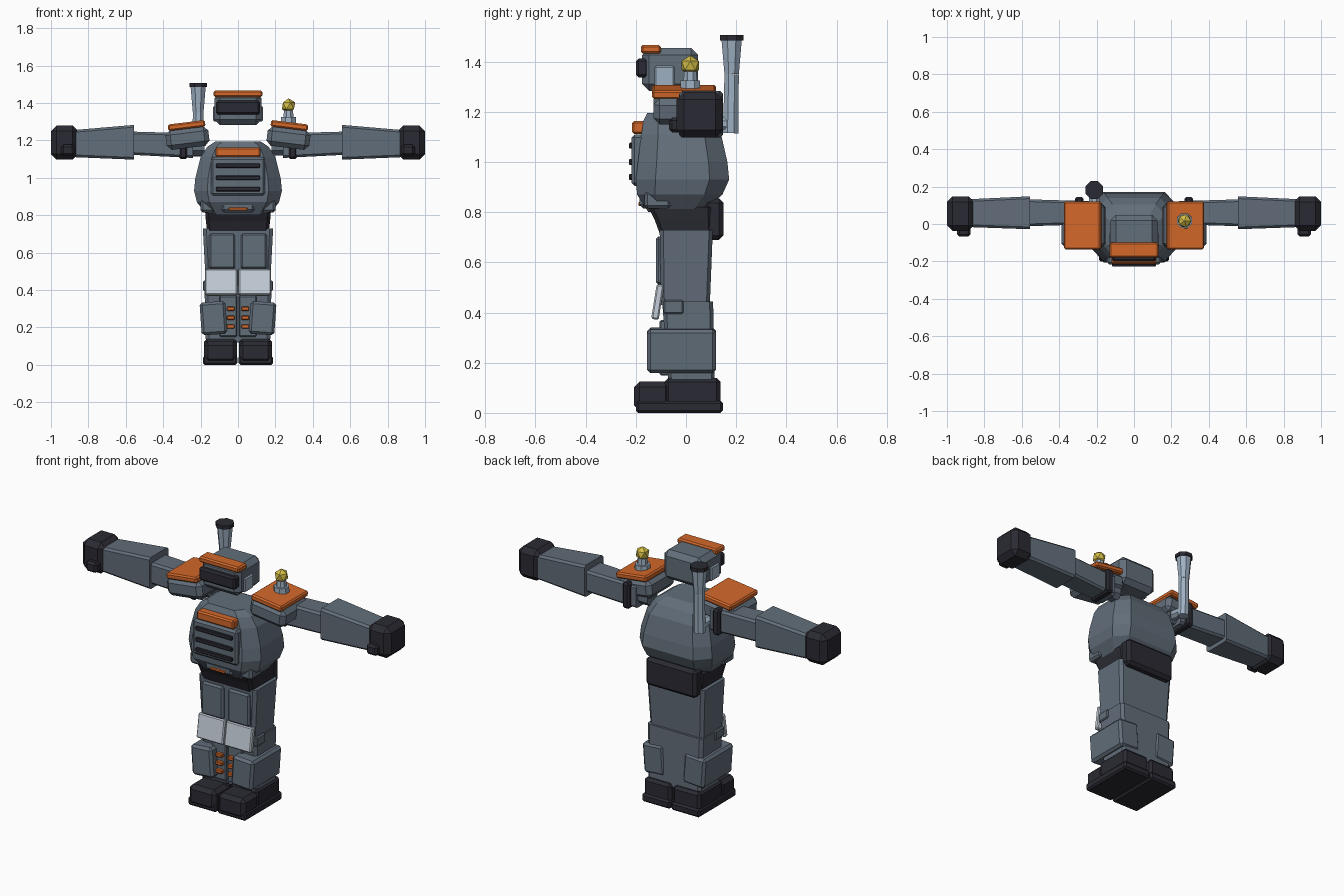
import bpy, bmesh
from math import radians
from mathutils import Matrix, Vector

if "Cube" in bpy.data.objects:
    bpy.data.objects.remove(bpy.data.objects["Cube"], do_unlink=True)


def material(name, *srgb):
    col = [((c / 255 + 0.055) / 1.055) ** 2.4 for c in srgb] + [1]
    m = bpy.data.materials.new(name)
    m.use_nodes = True
    m.diffuse_color = col
    m.node_tree.nodes["Principled BSDF"].inputs["Base Color"].default_value = col
    return m


GREY = material("steel grey", 98, 110, 122)
DARK = material("charcoal", 42, 42, 51)
ORANGE = material("orange", 212, 104, 42)
PALE = material("pale plate", 196, 206, 216)
BLUE = material("light steel", 158, 176, 194)
YELLOW = material("lamp yellow", 212, 190, 70)


def finish(name, bm, mat, bevel=0):
    if bevel:
        bmesh.ops.bevel(bm, geom=bm.edges[:], offset=bevel, segments=1,
                        affect='EDGES', clamp_overlap=True)
    bmesh.ops.recalc_face_normals(bm, faces=bm.faces[:])
    me = bpy.data.meshes.new(name)
    bm.to_mesh(me)
    bm.free()
    me.materials.append(mat)
    ob = bpy.data.objects.new(name, me)
    bpy.context.collection.objects.link(ob)
    return ob


def box(name, x, y, z, mat, bevel=0.008, tilt=0, axis='Y'):
    """Chamfered box from its ranges, tilted in degrees about its centre."""
    bm = bmesh.new()
    bmesh.ops.create_cube(bm, size=1)
    size = [abs(r[1] - r[0]) for r in (x, y, z)]
    mid = Vector([(r[0] + r[1]) / 2 for r in (x, y, z)])
    bmesh.ops.scale(bm, vec=size, verts=bm.verts)
    if bevel:
        bmesh.ops.bevel(bm, geom=bm.edges[:], offset=bevel, segments=1, affect='EDGES')
    bm.transform(Matrix.Translation(mid) @ Matrix.Rotation(radians(tilt), 4, axis))
    return finish(name, bm, mat)


def loft(name, rings, mat, close=True):
    """Skin a list of point rings and cap the ends."""
    bm = bmesh.new()
    loops = [[bm.verts.new(p) for p in r] for r in rings]
    n = len(loops[0])
    for a, b in zip(loops, loops[1:]):
        for i in range(n):
            j = (i + 1) % n
            bm.faces.new((a[i], a[j], b[j], b[i]))
    bm.faces.new(loops[0])
    bm.faces.new(loops[-1])
    return finish(name, bm, mat)


def octagon(z, w, front, back, cut=0.3):
    """Horizontal rectangle with cut corners."""
    c, d = w * cut, (back - front) * cut * 0.7
    return [(-w + c, front, z), (w - c, front, z), (w, front + d, z), (w, back - d, z),
            (w - c, back, z), (-w + c, back, z), (-w, back - d, z), (-w, front + d, z)]


def section(x, y, z, hy, hz, c=0.012):
    """Arm cross-section at x."""
    pts = [(-hy + c, -hz), (hy - c, -hz), (hy, -hz + c), (hy, hz - c),
           (hy - c, hz), (-hy + c, hz), (-hy, hz - c), (-hy, -hz + c)]
    return [(x, y + a, z + b) for a, b in pts]


def tube(name, base, tip, r1, r2, mat, sides=8):
    bm = bmesh.new()
    a, b = Vector(base), Vector(tip)
    bmesh.ops.create_cone(bm, cap_ends=True, segments=sides, radius1=r1, radius2=r2,
                          depth=(b - a).length)
    bm.transform(Matrix.Translation((a + b) / 2)
                 @ (b - a).to_track_quat('Z', 'Y').to_matrix().to_4x4()
                 @ Matrix.Rotation(radians(180 / sides), 4, 'Z'))
    return finish(name, bm, mat)


# Torso barrel and waist
loft("torso", [octagon(0.80, 0.165, -0.15, 0.07), octagon(0.87, 0.22, -0.195, 0.145),
               octagon(0.93, 0.235, -0.2, 0.172), octagon(1.0, 0.228, -0.192, 0.165),
               octagon(1.11, 0.2, -0.178, 0.14), octagon(1.165, 0.165, -0.17, 0.105),
               octagon(1.195, 0.12, -0.155, 0.05)], GREY)
loft("waist", [octagon(0.715, 0.165, -0.105, 0.105, 0.1),
               octagon(0.77, 0.172, -0.125, 0.105, 0.1),
               octagon(0.82, 0.175, -0.15, 0.105, 0.1)], DARK)
box("rear_pouch", (-0.165, 0.165), (0.07, 0.15), (0.69, 0.855), DARK, 0.018)
box("belly_plate", (-0.09, 0.09), (-0.185, -0.12), (0.815, 0.895), GREY, 0.015)
box("belly_stripe", (-0.05, 0.05), (-0.19, -0.17), (0.825, 0.842), ORANGE, 0.004)

# Chest plate with vents and collar
box("chest_plate", (-0.145, 0.145), (-0.217, -0.15), (0.905, 1.11), GREY, 0.012)
for z in (0.94, 1.0, 1.065):
    box("chest_vent", (-0.118, 0.118), (-0.228, -0.2), (z - 0.012, z + 0.012), DARK, 0.004)
box("collar", (-0.12, 0.12), (-0.215, -0.15), (1.112, 1.163), ORANGE, 0.008)

# Head
box("head", (-0.125, 0.125), (-0.175, 0.048), (1.283, 1.455), GREY, 0.028)
box("brow", (-0.13, 0.13), (-0.18, -0.1), (1.432, 1.466), ORANGE, 0.008)
box("visor", (-0.118, 0.118), (-0.2, -0.15), (1.338, 1.412), DARK, 0.01)

# Legs, one shared block with a flared lower part
loft("thighs", [octagon(0.43, 0.172, -0.1, 0.095, 0.1),
                octagon(0.73, 0.188, -0.105, 0.107, 0.1)], GREY)
loft("shins", [octagon(0.12, 0.172, -0.07, 0.115, 0.1),
               octagon(0.445, 0.18, -0.095, 0.108, 0.1)], GREY)

for s, side in ((1, "left"), (-1, "right")):
    def part(name, x, *args, tilt=0, axis='Y', **kw):
        """Box on one side; a tilt about Y is mirrored."""
        t = tilt * s if axis == 'Y' else tilt
        return box(f"{side}_{name}", (s * x[0], s * x[1]), *args, tilt=t, axis=axis, **kw)

    # Head and waist side details
    part("ear_plate", (0.11, 0.133), (-0.125, -0.045), (1.3, 1.383), BLUE, 0.006)
    part("waist_pouch", (0.125, 0.2), (-0.165, -0.06), (0.815, 0.885), GREY, 0.012)

    # Shoulder
    part("shoulder", (0.155, 0.385), (-0.13, 0.115), (1.16, 1.265), GREY, 0.025, tilt=7)
    part("shoulder_pad", (0.175, 0.375), (-0.135, 0.12), (1.262, 1.297), ORANGE, 0.008, tilt=7)
    part("strap", (0.27, 0.315), (-0.01, 0.145), (1.1, 1.25), DARK, 0.01)
    tube(f"{side}_shoulder_joint", (s * 0.18, 0.055, 1.165), (s * 0.3, 0.055, 1.165),
         0.05, 0.05, GREY)

    # Arm
    loft(f"{side}_upper_arm", [section(s * 0.24, 0.06, 1.172, 0.062, 0.066),
                               section(s * 0.57, 0.06, 1.185, 0.072, 0.062)], GREY)
    loft(f"{side}_forearm", [section(s * 0.555, 0.06, 1.19, 0.088, 0.093),
                             section(s * 0.87, 0.058, 1.183, 0.075, 0.073)], GREY)
    part("fist", (0.855, 1.0), (-0.037, 0.148), (1.097, 1.28), DARK, 0.03)
    part("thumb", (0.875, 0.945), (-0.067, 0), (1.118, 1.178), DARK, 0.012)

    # Leg plates
    part("thigh_plate", (0.015, 0.155), (-0.12, -0.08), (0.512, 0.703), GREY, 0.01)
    part("knee_plate", (0.004, 0.176), (-0.128, -0.098), (0.372, 0.512), PALE, 0.006,
         tilt=-9, axis='X')
    part("knee_side", (0.16, 0.187), (-0.09, -0.01), (0.395, 0.45), GREY, 0.006)
    part("shin_guard", (0.062, 0.2), (-0.155, 0.12), (0.162, 0.337), GREY, 0.014, tilt=4)
    part("shin_panel", (0.006, 0.1), (-0.105, -0.05), (0.15, 0.37), GREY, 0.006)
    for z in (0.205, 0.252, 0.3):
        part("shin_bar", (0.018, 0.06), (-0.125, -0.09), (z - 0.011, z + 0.011), ORANGE, 0.004)

    # Boot
    part("sole", (0.003, 0.188), (-0.2, 0.147), (0, 0.048), DARK, 0.01)
    part("toe_cap", (0.006, 0.182), (-0.207, -0.06), (0.008, 0.125), DARK, 0.022)
    part("heel", (0.006, 0.182), (-0.085, 0.137), (0.03, 0.139), DARK, 0.015)

# Beacon on the left shoulder
tube("beacon_base", (0.27, 0.017, 1.27), (0.27, 0.017, 1.325), 0.044, 0.042, BLUE)
tube("beacon_neck", (0.27, 0.017, 1.32), (0.27, 0.017, 1.36), 0.03, 0.026, BLUE)
bm = bmesh.new()
bmesh.ops.create_icosphere(bm, subdivisions=1, radius=0.04)
bm.transform(Matrix.Translation((0.27, 0.017, 1.385)))
finish("beacon_lamp", bm, YELLOW)

# Exhaust behind the right shoulder
tube("exhaust_lower", (-0.213, 0.178, 1.115), (-0.213, 0.182, 1.35), 0.033, 0.031, BLUE)
tube("exhaust_upper", (-0.213, 0.182, 1.35), (-0.213, 0.182, 1.49), 0.031, 0.044, BLUE)
tube("exhaust_cap", (-0.213, 0.182, 1.485), (-0.213, 0.182, 1.506), 0.051, 0.051, DARK)
tube("exhaust_elbow", (-0.213, 0.08, 1.16), (-0.213, 0.18, 1.15), 0.03, 0.03, BLUE)
